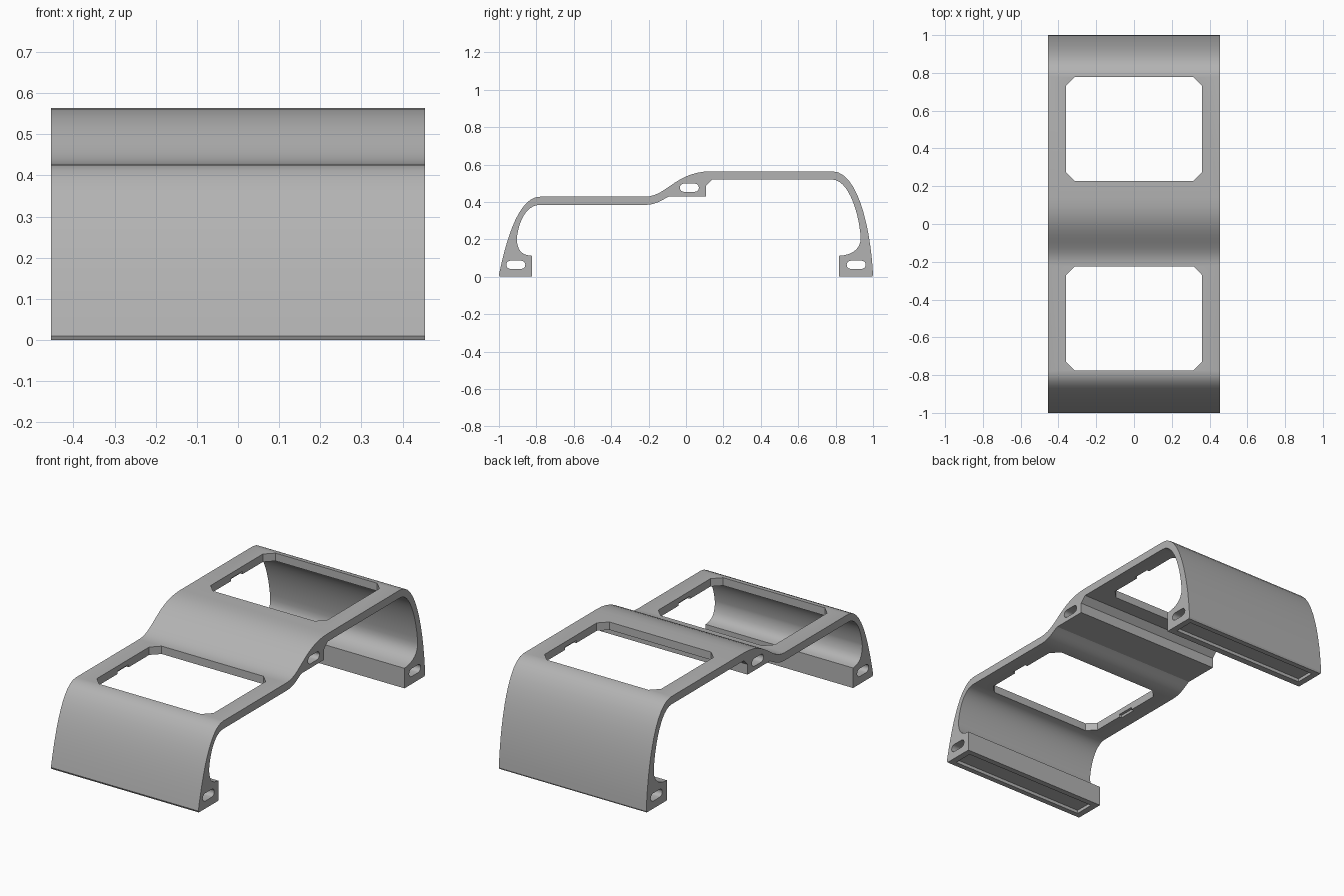
import bpy
import bmesh
import math
from mathutils import Vector
from mathutils.geometry import interpolate_bezier

if "Cube" in bpy.data.objects:
    bpy.data.objects.remove(bpy.data.objects["Cube"], do_unlink=True)

HALF_WIDTH = 0.455

grey = bpy.data.materials.new("plain grey")
grey.use_nodes = True
colour = (0.45, 0.45, 0.45, 1)
grey.diffuse_color = colour
grey.node_tree.nodes["Principled BSDF"].inputs["Base Color"].default_value = colour


def prism(name, points, axis, low, high):
    """Extrude a 2D outline along x (points are y, z) or z (points are x, y)."""
    def place(p, d):
        return (d, p[0], p[1]) if axis == "x" else (p[0], p[1], d)
    bm = bmesh.new()
    face = bm.faces.new([bm.verts.new(place(p, low)) for p in points])
    grown = bmesh.ops.extrude_face_region(bm, geom=[face])["geom"]
    shift = Vector(place((0, 0), high - low))
    bmesh.ops.translate(bm, vec=shift,
                        verts=[v for v in grown if isinstance(v, bmesh.types.BMVert)])
    bmesh.ops.recalc_face_normals(bm, faces=bm.faces)
    mesh = bpy.data.meshes.new(name)
    bm.to_mesh(mesh)
    bm.free()
    mesh.materials.append(grey)
    obj = bpy.data.objects.new(name, mesh)
    bpy.context.collection.objects.link(obj)
    return obj


def curve(a, b, c, d, steps=14):
    pts = interpolate_bezier(*(Vector((*p, 0)) for p in (a, b, c, d)), steps)
    return [(p.x, p.y) for p in pts]


def box(x0, x1, y0, y1):
    return [(x0, y0), (x1, y0), (x1, y1), (x0, y1)]


def cut(target, cutter):
    """Subtract the cutter and throw it away."""
    cutter.hide_render = True
    mod = target.modifiers.new("cut", "BOOLEAN")
    mod.operation = "DIFFERENCE"
    mod.solver = "EXACT"
    mod.object = cutter
    bpy.context.view_layer.objects.active = target
    bpy.ops.object.modifier_apply(modifier=mod.name)
    bpy.data.objects.remove(cutter, do_unlink=True)


# Side profile: outer skin front to back, then feet and inner skin
outer = (curve((-1, 0.01), (-0.965, 0.18), (-0.9, 0.428), (-0.78, 0.428))
         + curve((-0.22, 0.428), (-0.1, 0.428), (-0.06, 0.564), (0.14, 0.564))
         + curve((0.78, 0.564), (0.93, 0.564), (0.99, 0.22), (1, 0.01)))
back_foot = ([(0.995, 0), (0.818, 0)]
             + curve((0.818, 0.112), (0.89, 0.115), (0.936, 0.15), (0.934, 0.21), 8))
back_inner = curve((0.934, 0.21), (0.925, 0.34), (0.87, 0.52), (0.78, 0.52))[1:]
centre_rib = ([(0.14, 0.52), (0.107, 0.487), (0.107, 0.43)]
              + curve((-0.09, 0.43), (-0.13, 0.41), (-0.16, 0.384), (-0.22, 0.384), 8))
front_inner = curve((-0.78, 0.384), (-0.87, 0.384), (-0.9, 0.26), (-0.905, 0.2))
front_foot = (curve((-0.905, 0.2), (-0.9, 0.14), (-0.88, 0.115), (-0.823, 0.112), 8)[1:]
              + [(-0.823, 0), (-0.995, 0)])
profile = outer + back_foot + back_inner + centre_rib + front_inner + front_foot
cover = prism("cover_shell", profile, "x", -HALF_WIDTH, HALF_WIDTH)

# Rounded cable channels running through the feet and centre rib
for y, z in ((-0.91, 0.064), (0.018, 0.476), (0.91, 0.064)):
    r, reach = 0.022, 0.029
    slot = []
    for i in range(18):
        a = math.radians(-90 + 180 * (i % 9) / 8 + 180 * (i // 9))
        side = reach if i < 9 else -reach
        slot.append((y + side + r * math.cos(a), z + r * math.sin(a)))
    cut(cover, prism("channel_cutter", slot, "x", -0.6, 0.6))

# Windows with clipped corners and small clip notches under their sides
for middle, underside in ((-0.5, 0.384), (0.503, 0.52)):
    w, h, c = 0.36, 0.276, 0.046
    window = [(w, h - c), (w - c, h), (c - w, h), (-w, h - c),
              (-w, c - h), (c - w, -h), (w - c, -h), (w, c - h)]
    window = [(x, y + middle) for x, y in window]
    cut(cover, prism("window_cutter", window, "z", 0.3, 0.7))
    for side in (-1, 1):
        notch = box(side * 0.34, side * 0.375, middle - 0.05, middle + 0.05)
        cut(cover, prism("notch_cutter", notch, "z", underside - 0.02, underside + 0.015))

# Shallow pad recesses under both feet
for side in (-1, 1):
    recess = box(-0.42, 0.42, side * 0.965, side * 0.855)
    cut(cover, prism("recess_cutter", recess, "z", -0.05, 0.018))

# Smooth curves, crisp edges
bpy.ops.object.select_all(action="DESELECT")
cover.select_set(True)
bpy.context.view_layer.objects.active = cover
bpy.ops.object.shade_smooth_by_angle(angle=math.radians(25))
